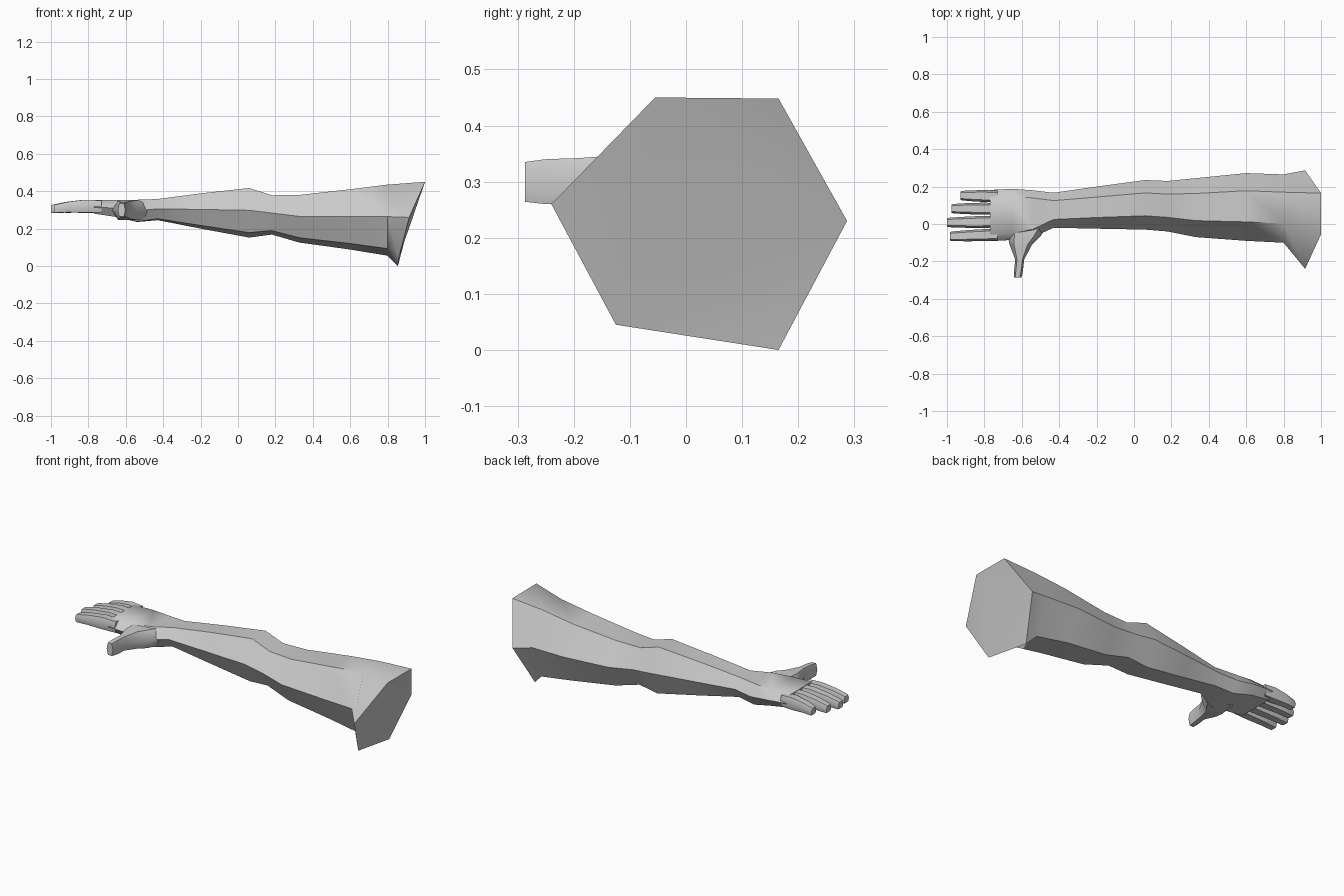
import bpy, bmesh, math
from mathutils import Vector

if "Cube" in bpy.data.objects:
    bpy.data.objects.remove(bpy.data.objects["Cube"])

def loft(name, rings, angle, end_tris=None):
    """Skin a list of equal-sized rings; cap both ends."""
    bm = bmesh.new()
    vs = [[bm.verts.new(p) for p in r] for r in rings]
    n = len(rings[0])
    for a, b in zip(vs, vs[1:]):
        for i in range(n):
            j = (i + 1) % n
            bm.faces.new((a[i], a[j], b[j], b[i]))
    bm.faces.new(vs[-1])
    if end_tris:
        for t in end_tris:
            bm.faces.new([vs[0][i] for i in t])
    else:
        bm.faces.new(vs[0][::-1])
    bmesh.ops.recalc_face_normals(bm, faces=bm.faces)
    me = bpy.data.meshes.new(name)
    bm.to_mesh(me)
    bm.free()
    ob = bpy.data.objects.new(name, me)
    bpy.context.collection.objects.link(ob)
    bpy.ops.object.select_all(action='DESELECT')
    ob.select_set(True)
    bpy.context.view_layer.objects.active = ob
    bpy.ops.object.shade_smooth_by_angle(angle=math.radians(angle))
    return ob

# Hexagonal sections (0..1 in y and z): fleshy arm and flat palm
ARM = [(.28, 1), (.74, 1), (1, .52), (.78, 0), (.2, .1), (0, .55)]
PALM = [(.14, 1), (.86, 1), (1, .5), (.88, 0), (.12, 0), (0, .5)]

def section(x, y0, y1, z0, z1, flat):
    return [(x, y0 + (y1 - y0) * (a[0] * (1 - flat) + p[0] * flat),
             z0 + (z1 - z0) * (a[1] * (1 - flat) + p[1] * flat))
            for a, p in zip(ARM, PALM)]

# Arm and palm: one skin from the flared shoulder cut to the knuckles
shoulder = [(1, -.055, .45), (1, .165, .448), (.915, .287, .23),
            (.855, .165, 0), (.86, -.125, .045), (.915, -.24, .26)]
body = [(.80, -.10, .265, .055, .435, 0),
        (.60, -.09, .272, .088, .41, 0),
        (.33, -.07, .245, .125, .38, 0),
        (.18, -.04, .230, .168, .378, 0),
        (.06, -.03, .235, .152, .417, 0),
        (-.20, -.025, .20, .20, .388, .1),
        (-.43, -.02, .167, .245, .358, .3),
        (-.54, -.07, .18, .235, .354, .8),
        (-.65, -.085, .188, .262, .354, 1),
        (-.77, -.092, .182, .28, .354, 1)]
loft("arm_and_palm", [shoulder] + [section(*b) for b in body], 50,
     [(0, 5, 4), (4, 3, 2), (0, 4, 2), (0, 2, 1)])

# Fingers: short tapering six-sided tubes
def finger(name, y_root, y_tip, x_tip):
    rings = []
    for t, half, z0, z1 in [(0, .031, .285, .35), (.35, .032, .284, .354),
                            (.7, .029, .286, .343), (.97, .025, .283, .328),
                            (1, .022, .286, .324)]:
        x = -.73 + (x_tip + .73) * t
        y = y_root + (y_tip - y_root) * t
        rings.append(section(x, y - half, y + half, z0, z1, .7))
    loft(name, rings, 50)

finger("index_finger", -.057, -.066, -.985)
finger("middle_finger", .012, .008, -1.0)
finger("ring_finger", .082, .082, -.975)
finger("little_finger", .148, .152, -.928)

# Thumb: wide fleshy root running out towards the front
rings = []
for y, x0, x1, z0, z1 in [(.02, -.68, -.44, .25, .345),
                          (-.065, -.675, -.50, .245, .35),
                          (-.11, -.665, -.545, .25, .348),
                          (-.19, -.635, -.587, .262, .342),
                          (-.25, -.641, -.594, .26, .34),
                          (-.287, -.643, -.602, .264, .335)]:
    rings.append([(x0 + (x1 - x0) * u, y, z0 + (z1 - z0) * v)
                  for u, v in [(.2, 1), (.8, 1), (1, .5), (.8, 0), (.2, 0), (0, .5)]])
loft("thumb", rings, 50)
